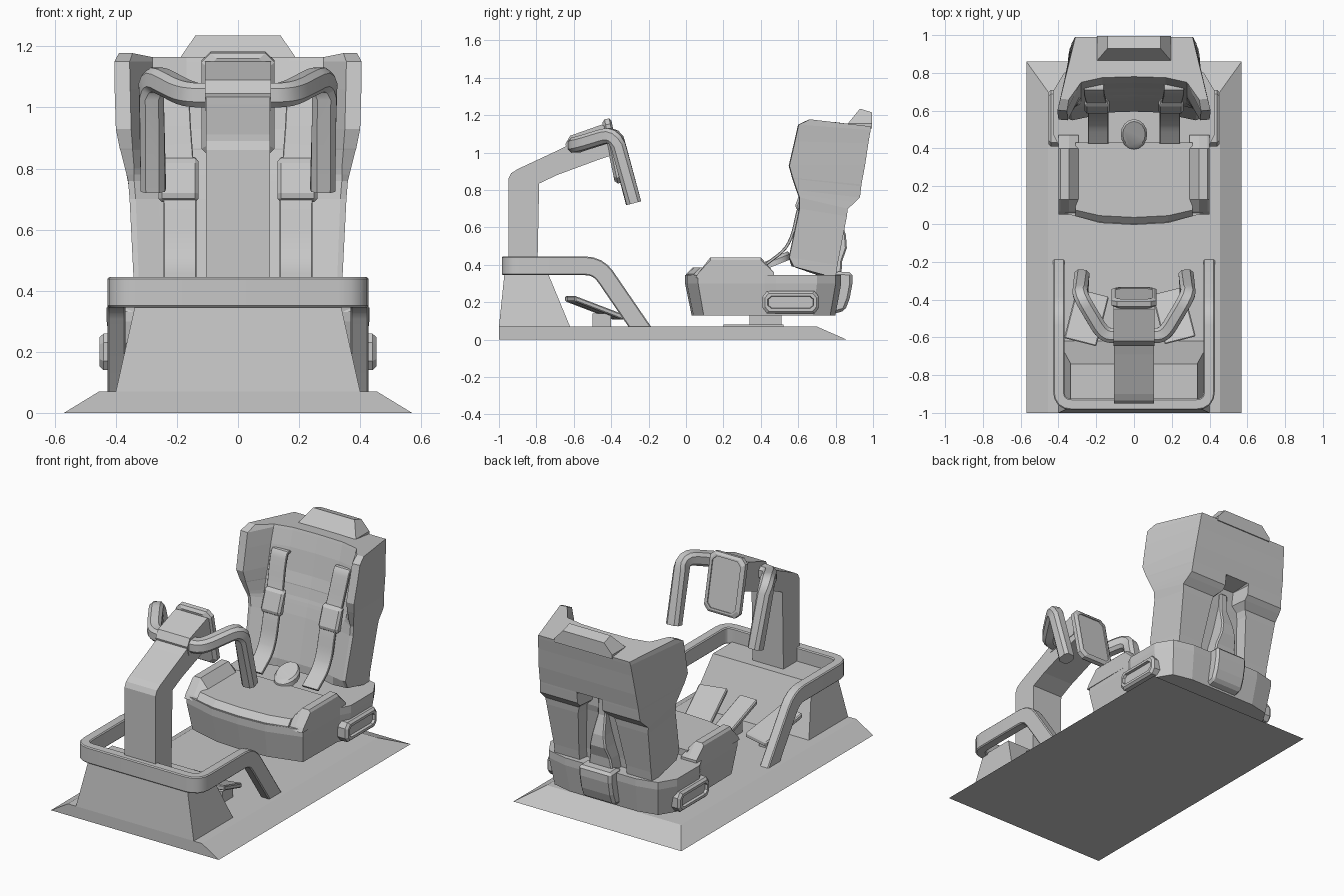
import bpy, bmesh, math
from mathutils import Vector as V

if "Cube" in bpy.data.objects:
    bpy.data.objects.remove(bpy.data.objects["Cube"])

grey = bpy.data.materials.new("matte_grey")
grey.diffuse_color = (0.57, 0.57, 0.57, 1)
grey.use_nodes = True
grey.node_tree.nodes["Principled BSDF"].inputs["Base Color"].default_value = grey.diffuse_color


def finish(name, bm, smooth=False, bevel=0):
    bmesh.ops.recalc_face_normals(bm, faces=bm.faces)
    me = bpy.data.meshes.new(name)
    bm.to_mesh(me)
    bm.free()
    ob = bpy.data.objects.new(name, me)
    bpy.context.collection.objects.link(ob)
    me.materials.append(grey)
    if bevel:
        m = ob.modifiers.new("bevel", "BEVEL")
        m.width, m.segments, m.limit_method = bevel, 1, "ANGLE"
    if smooth:
        bpy.context.view_layer.objects.active = ob
        ob.select_set(True)
        bpy.ops.object.shade_smooth_by_angle(angle=math.radians(30))
        ob.select_set(False)
    return ob


def loft(name, rings, **kw):
    """Skin closed rings of equal length and cap both ends."""
    bm = bmesh.new()
    vs = [[bm.verts.new(p) for p in r] for r in rings]
    n = len(vs[0])
    for a, b in zip(vs, vs[1:]):
        for i in range(n):
            j = (i + 1) % n
            bm.faces.new((a[i], a[j], b[j], b[i]))
    bm.faces.new(vs[0])
    bm.faces.new(vs[-1])
    return finish(name, bm, **kw)


def prism(name, yz, x0, x1, **kw):
    return loft(name, [[(x, y, z) for y, z in yz] for x in (x0, x1)], **kw)


def rect(x, y0, y1, z):
    return [(-x, y0, z), (x, y0, z), (x, y1, z), (-x, y1, z)]


def mirror_outline(half, z):
    return [(x, y, z) for x, y in half] + [(-x, y, z) for x, y in reversed(half) if x > 0]


def rounded(path, r, n=4):
    """Replace the inner corners of a path by short curves."""
    p = [V(q) for q in path]
    out = [p[0]]
    for a, b, c in zip(p, p[1:], p[2:]):
        s = b + (a - b).normalized() * min(r, (a - b).length * .45)
        e = b + (c - b).normalized() * min(r, (c - b).length * .45)
        for i in range(n + 1):
            t = i / n
            out.append(s * (1 - t) ** 2 + b * 2 * t * (1 - t) + e * t * t)
    return out + [p[-1]]


def sweep(name, path, w, h, c, side=None, **kw):
    """Sweep a chamfered w by h bar along a path."""
    a, b = w / 2, h / 2
    sec = [(a, c - b), (a, b - c), (a - c, b), (c - a, b), (-a, b - c), (-a, c - b), (c - a, -b), (a - c, -b)]
    rings = []
    for i, p in enumerate(path):
        t0 = (p - path[max(i - 1, 0)]).normalized()
        t1 = (path[min(i + 1, len(path) - 1)] - p).normalized()
        t = (t0 + t1).normalized()
        s = V(side) if side else t.cross(V((0, 0, 1))).normalized()
        u = s.cross(t).normalized()
        rings.append([p + s * x + u * y for x, y in sec])
    return loft(name, rings, **kw)


# base plate
loft("base_plate", [rect(.57, -1, .86, 0), rect(.455, -1, .70, .07)])

# front pedestal, guard rail and column
loft("pedestal", [rect(.40, -1, -.62, .07), rect(.335, -.97, -.74, .36)])
half = [V((.398, -.955, .395)), V((.398, -.47, .395)), V((.398, -.22, .03))]
sweep("guard_rail", rounded([V((-p.x, p.y, p.z)) for p in reversed(half)] + half, .07), .06, .10, .006, smooth=True)
prism("column", [(-.95, .35), (-.95, .86), (-.935, .89), (-.90, .912), (-.69, 1.01), (-.60, 1.055), (-.42, 1.10),
                 (-.40, .985), (-.46, .965), (-.69, .88), (-.785, .835), (-.795, .35)], -.105, .105)

# control yoke: collar plus two grips
prism("yoke_collar", [(-.645, 1.045), (-.62, 1.09), (-.45, 1.15), (-.42, 1.13), (-.42, 1.02), (-.63, .99)], -.108, .108)
for s in (-1, 1):
    sweep("yoke_grip", rounded([(s * x, y, z) for x, y, z in (
        (.08, -.59, 1.04), (.16, -.59, 1.04), (.285, -.38, 1.105), (.277, -.28, .73))], .07), .08, .08, .018, smooth=True)

# tilted display with an inset panel
def tablet(w, h, off, c):
    top, down, n = V((0, -.425, 1.175)), V((0, .07, -.335)).normalized(), V((0, .335, .07)).normalized()
    mid = top + down * .17 + n * off
    pts = [(w, c - h), (w, h - c), (w - c, h), (c - w, h), (-w, h - c), (-w, c - h), (c - w, -h), (w - c, -h)]
    return [mid + V((x, 0, 0)) - down * y for x, y in pts]

loft("display", [tablet(.10, .16, -.025, .03), tablet(.12, .175, -.01, .03), tablet(.12, .175, .015, .03),
                 tablet(.105, .16, .025, .03), tablet(.095, .15, .025, .025), tablet(.095, .15, .018, .025)])

# foot pedals on short posts, toes turned outward
for x, w, yaw, y0 in ((-.25, .088, -.25, 0), (0, .06, 0, .02), (.21, .085, .25, .01)):
    def at(u, v, z):
        return (x + u * math.cos(yaw) - v * math.sin(yaw), -.49 + y0 + u * math.sin(yaw) + v * math.cos(yaw), z)
    loft("pedal", [[at(-w, -.14, .205 + d), at(w, -.14, .205 + d), at(w, .13, .105 + d), at(-w, .13, .105 + d)]
                   for d in (0, .03)], bevel=.006)
    loft("pedal_post", [rect(.035, -.50, -.40, z) for z in (.06, .14)]).location.x = x

# seat swivel
loft("swivel_plate", [rect(.20, .20, .52, z) for z in (.065, .082)])
loft("swivel_post", [rect(.13, .34, .51, z) for z in (.08, .14)])

# seat pan
pan = [(0, -.005), (.18, .005), (.395, .065), (.40, .42), (.43, .48), (.43, .70), (.37, .80), (.24, .83), (0, .83)]
low = [(x * .95, .035 + y * .92) for x, y in pan]
loft("seat_pan", [mirror_outline(low, .13), mirror_outline(pan, .30), mirror_outline(pan, .345)])
pad = [(0, 0), (.18, .01), (.31, .042), (.31, .43), (0, .43)]
inset = [(x, .035 + y * .92) for x, y in pad]
loft("seat_cushion", [mirror_outline(pad, .33), mirror_outline(pad, .35), mirror_outline(inset, .385)])
for s in (-1, 1):
    side = [(.05, .33), (.065, .355), (.13, .44), (.40, .44), (.47, .36), (.47, .33)]
    loft("seat_bolster", [[(s * .295, y, min(z, .385)) for y, z in side], [(s * .345, y, z) for y, z in side],
                          [(s * .39, y, z) for y, z in side], [(s * .40, y, z - (.015 if z > .4 else 0)) for y, z in side]])

    # side pod with a recessed oval
    def oval(x, k):
        return [(s * x, .56 + y * (.15 - .06 * (1 - k)), .20 + z * .06 * k) for y, z in (
            (-.85, -1), (.85, -1), (1, -.5), (1, .5), (.85, 1), (-.85, 1), (-1, .5), (-1, -.5))]
    loft("side_pod", [oval(.39, 1), oval(.44, 1), oval(.453, .8), oval(.453, .55), oval(.437, .5)])

# rear housing
prism("rear_housing", [(.76, .13), (.85, .155), (.875, .22), (.89, .30), (.89, .36), (.80, .365), (.76, .33)], -.11, .11, bevel=.015)

# backrest shell: z front, z back, wing x, wing lip x, panel x, wing y, panel y, back y, back x, recess x, recess y
levels = [
    (.39, .33, .340, .325, .25, .57, .585, .80, .33, .15, .745),
    (.44, .40, .342, .325, .25, .545, .585, .81, .33, .15, .75),
    (.70, .66, .355, .335, .26, .60, .645, .86, .345, .12, .79),
    (.76, .70, .360, .34, .27, .60, .662, .865, .35, .11, .80),
    (.78, .735, .365, .34, .28, .592, .668, .905, .345, .075, .80),
    (.80, .76, .370, .34, .28, .585, .675, .93, .34, .075, .80),
    (.86, .82, .385, .345, .28, .565, .69, .937, .335, .075, .81),
    (.865, .83, .387, .345, .28, .563, .69, .938, .335, .075, .938),
    (.93, .93, .400, .35, .28, .545, .71, .957, .33, .07, .957),
    (1.06, 1.05, .404, .353, .28, .575, .738, .975, .32, .07, .975),
    (1.15, 1.12, .405, .355, .28, .595, .765, .987, .315, .07, .987),
    (1.178, 1.14, .39, .345, .28, .655, .77, .99, .31, .07, .99)]
rings = []
for zf, zb, xw, xl, xp, yw, yp, yb, xb, xr, yr in levels:
    zp = min(zf, 1.165)
    h = [(0, yp + .01, zp), (xp * .6, yp + .005, zp), (xp, yp - .02, zp), (xl, yw + .004, zf), (xw, yw + .008, zf),
         (xb, yb, zb), (xr + .01, yb, zb), (xr, yr, zb), (0, yr, zb)]
    rings.append(h + [(-x, y, z) for x, y, z in reversed(h[1:-1])])
loft("backrest", rings)

# headrest and rear spine
top = [(-.14, .93, 1.235), (.14, .93, 1.235), (.14, .995, 1.215), (-.14, .995, 1.215)]
loft("headrest", [rect(.195, .86, .995, 1.13), rect(.195, .865, .995, 1.155), top])
loft("rear_spine", [rect(.085, .72, .83, .33), rect(.07, .73, .835, .42), rect(.055, .73, .86, .49),
                    rect(.042, .73, .855, .56), rect(.028, .75, .82, .67), rect(.025, .76, .82, .78)], bevel=.008)

# harness: shoulder straps, adjusters and centre buckle
for s in (-1, 1):
    x = s * .19
    path = [(x + s * d, y, z) for d, y, z in ((.022, .74, 1.03), (.022, .71, 1.04), (.02, .685, .96), (.01, .65, .83))]
    path += [(x, y, z) for y, z in ((.60, .70), (.57, .56), (.53, .48), (.43, .405))]
    sweep("shoulder_strap", rounded(path, .05, 3), .108, .016, .003, side=(1, 0, 0), smooth=True)
    prism("strap_adjuster", [(.665, .84), (.625, .83), (.585, .72), (.59, .69), (.63, .69)],
          x + s * .005 - .066, x + s * .005 + .066, bevel=.012)
buckle = [(.07 * math.cos(a), .475 + .08 * math.sin(a)) for a in (math.pi * i / 8 for i in range(16))]
loft("centre_buckle", [[(x * k, .475 + (y - .475) * k, z + (y - .41) * .4) for x, y in buckle]
                       for k, z in ((1, .37), (1, .40), (.85, .415))], smooth=True)
